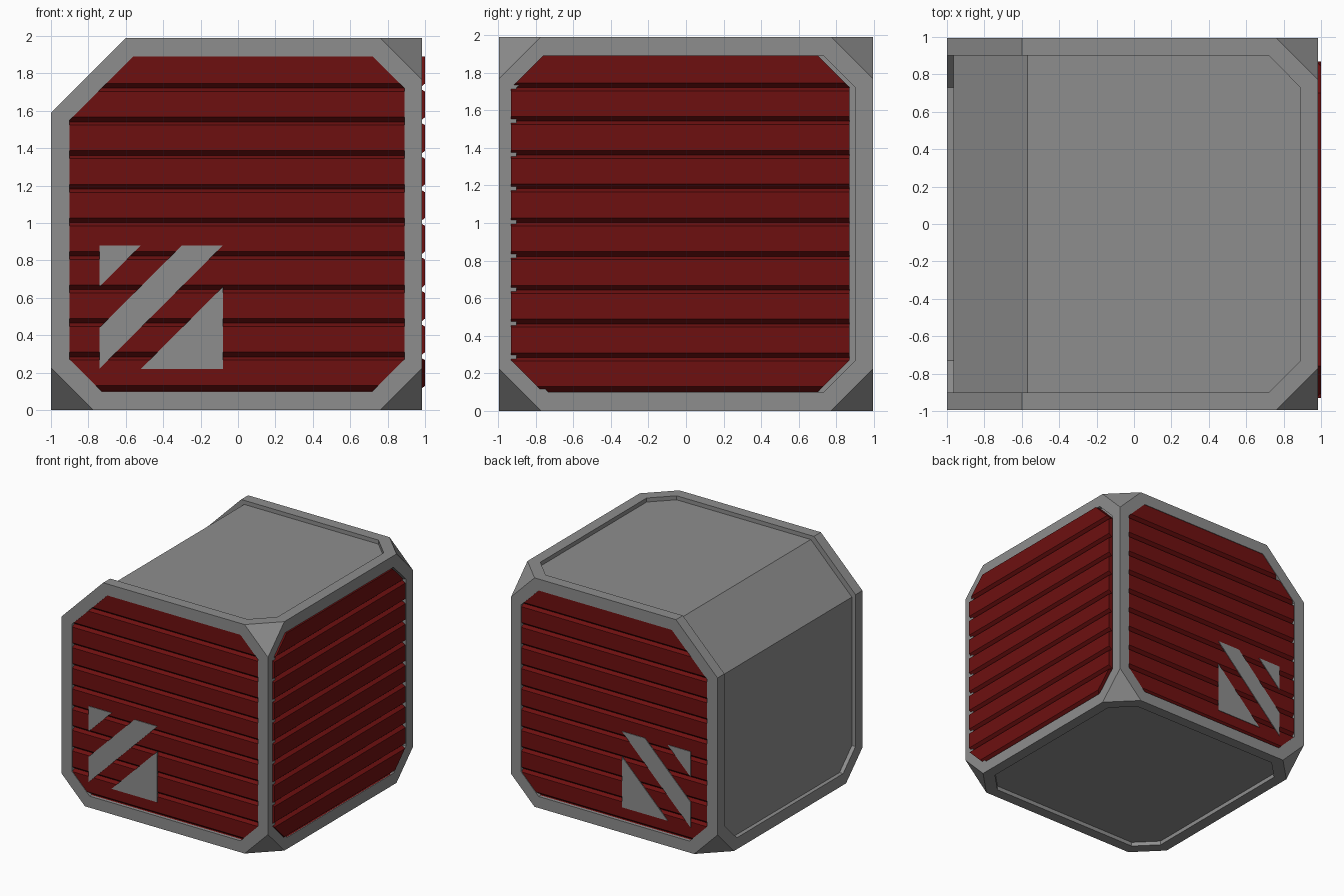
import bpy, bmesh
from math import pi
from mathutils import Vector, Matrix

cube = bpy.data.objects.get("Cube")
if cube:
    bpy.data.objects.remove(cube, do_unlink=True)


def material(name, rgb):
    m = bpy.data.materials.new(name)
    m.use_nodes = True
    m.diffuse_color = (*rgb, 1)
    m.node_tree.nodes["Principled BSDF"].inputs["Base Color"].default_value = (*rgb, 1)
    return m


grey = material("grey_metal", (0.27, 0.27, 0.27))
red = material("dark_red", (0.155, 0.005, 0.005))

X0, X1, Y, TOP = -1.0, 0.985, 0.995, 1.99
RECESS = 0.035


def prism_mesh(pts, axis, lo, hi):
    """Extrude a 2D outline along an axis; the outline uses the other two axes in order."""
    bm = bmesh.new()
    rings = []
    for d in (lo, hi):
        ring = []
        for p in pts:
            co = list(p)
            co.insert("xyz".index(axis), d)
            ring.append(bm.verts.new(co))
        rings.append(ring)
        bm.faces.new(ring)
    n = len(pts)
    for i in range(n):
        j = (i + 1) % n
        bm.faces.new((rings[0][i], rings[0][j], rings[1][j], rings[1][i]))
    bmesh.ops.recalc_face_normals(bm, faces=bm.faces)
    return bm


def finish(bm, name, mat):
    bmesh.ops.recalc_face_normals(bm, faces=bm.faces)
    mesh = bpy.data.meshes.new(name)
    bm.to_mesh(mesh)
    bm.free()
    mesh.materials.append(mat)
    ob = bpy.data.objects.new(name, mesh)
    bpy.context.collection.objects.link(ob)
    return ob


def slice_off(bm, point, normal):
    """Remove everything on the normal's side of a plane and cap the cut."""
    cut = bmesh.ops.bisect_plane(bm, geom=bm.verts[:] + bm.edges[:] + bm.faces[:], dist=1e-6,
                                 plane_co=point, plane_no=normal, clear_outer=True)
    edges = [e for e in cut["geom_cut"] if isinstance(e, bmesh.types.BMEdge) and e.is_boundary]
    if edges:
        bmesh.ops.triangle_fill(bm, edges=edges, use_dissolve=True)


def octagon(a0, a1, b0, b1, c=0.17):
    return [(a0, b0 + c), (a0 + c, b0), (a1 - c, b0), (a1, b0 + c),
            (a1, b1 - c), (a1 - c, b1), (a0 + c, b1), (a0, b1 - c)]


# Frame block with one sloped upper edge
bm = prism_mesh([(X0, 0), (X1, 0), (X1, TOP), (-0.6, TOP), (X0, 1.59)], "y", -Y, Y)
for sx, sy, sz in [(-1, -1, -1), (-1, 1, -1), (1, -1, -1), (1, 1, -1), (1, -1, 1), (1, 1, 1)]:
    corner = Vector((X1 if sx > 0 else X0, sy * Y, TOP if sz > 0 else 0))
    slice_off(bm, corner - Vector((sx * 0.225, 0, 0)), Vector((sx, sy, sz)))
frame = finish(bm, "container_frame", grey)

# Recesses in each side
face_outline = octagon(-0.9, 0.89, 0.1, 1.89)[:6] + [(-0.56, 1.89), (-0.9, 1.55)]
side_outline = octagon(-0.9, 0.9, 0.1, 1.89)
roof_outline = [(-1.3, -0.9)] + octagon(-0.9, 0.89, -0.9, 0.9)[2:6] + [(-1.3, 0.9)]
left_outline = octagon(-0.9, 0.9, 0.1, 2.3)[:4] + [(0.9, 2.3), (-0.9, 2.3)]
slope_outline = [(-1.3, 1.225), (-0.275, 2.25), (-1.3, 2.25)]
cutters = [
    (face_outline, "y", -1.2, -Y + 0.04),
    (face_outline, "y", Y - 0.04, 1.2),
    (side_outline, "x", X1 - 0.04, 1.2),
    (octagon(-0.9, 0.89, -0.9, 0.9), "z", -0.2, RECESS),
    (roof_outline, "z", TOP - RECESS, 2.3),
    (left_outline, "x", -1.2, X0 + RECESS),
    (slope_outline, "y", -0.9, 0.9),
]
for outline, axis, lo, hi in cutters:
    cutter = finish(prism_mesh(outline, axis, lo, hi), "recess_cutter", grey)
    cutter.hide_render = True
    mod = frame.modifiers.new("recess", "BOOLEAN")
    mod.operation = "DIFFERENCE"
    mod.solver = "EXACT"
    mod.object = cutter
    bpy.context.view_layer.objects.active = frame
    bpy.ops.object.modifier_apply(modifier=mod.name)
    bpy.data.objects.remove(cutter, do_unlink=True)


def siding(name, outline, outer, matrix):
    """Grooved boards facing -y, trimmed to the outline, then placed by a matrix."""
    deep, back = outer - 0.03, outer - 0.06
    profile = [(-back, 0.0), (-outer, 0.0)]
    for k in range(10):
        z = 0.105 + 0.1795 * k
        profile += [(-outer, z - 0.018), (-deep, z), (-outer, z + 0.025)]
    profile += [(-outer, 2.0), (-back, 2.0)]
    bm = prism_mesh(profile, "x", -1.1, 1.1)
    for i, (a, b) in enumerate(outline):
        c, d = outline[(i + 1) % len(outline)]
        slice_off(bm, Vector((a, 0, b)), Vector((d - b, 0, a - c)))
    bm.transform(matrix)
    return finish(bm, name, red)


mirror_y = Matrix.Scale(-1, 4, (0, 1, 0))
siding("front_siding", face_outline, 0.99, Matrix.Identity(4))
siding("back_siding", face_outline, 0.99, mirror_y)
siding("side_siding", octagon(-0.93, 0.87, 0.1, 1.89), 1.0, Matrix.Rotation(pi / 2, 4, "Z"))

# Diagonal stripe plates, front and back
stripes = {
    "upper_stripe": [(-0.74, 0.88), (-0.52, 0.88), (-0.74, 0.66)],
    "middle_stripe": [(-0.74, 0.22), (-0.08, 0.88), (-0.3, 0.88), (-0.74, 0.44)],
    "lower_stripe": [(-0.52, 0.22), (-0.08, 0.22), (-0.08, 0.66)],
}
for name, pts in stripes.items():
    finish(prism_mesh(pts, "y", -0.995, -0.987), "front_" + name, grey)
    finish(prism_mesh(pts, "y", 0.987, 0.995), "back_" + name, grey)
